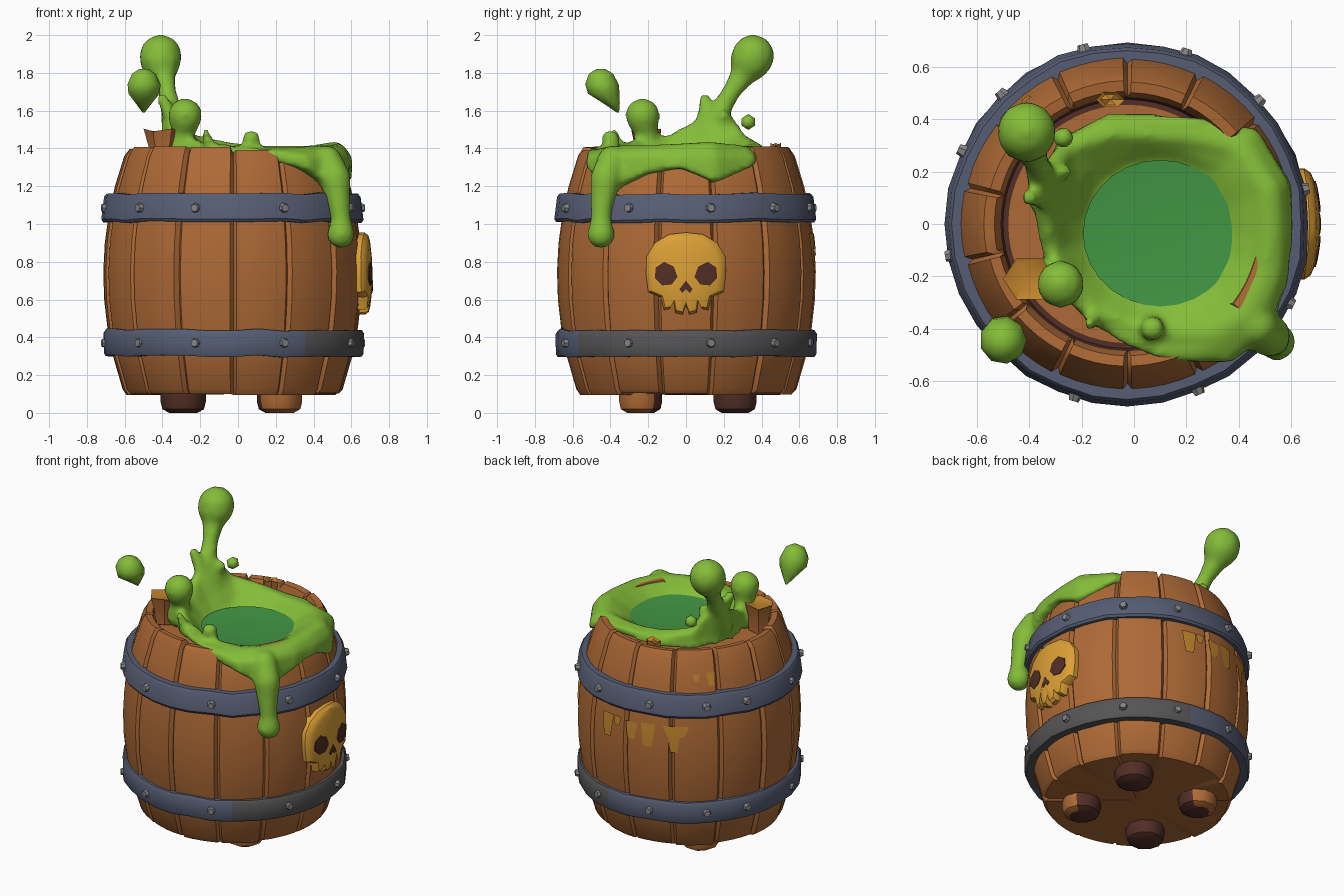
import bpy, bmesh, math, random
from mathutils import Matrix, Vector

if "Cube" in bpy.data.objects:
    bpy.data.objects.remove(bpy.data.objects["Cube"])

random.seed(4)
CX = -0.025  # barrel axis offset in x


def material(name, r, g, b):
    def lin(c):
        c /= 255
        return c / 12.92 if c < 0.04 else ((c + 0.055) / 1.055) ** 2.4
    m = bpy.data.materials.new(name)
    m.diffuse_color = (lin(r), lin(g), lin(b), 1)
    m.use_nodes = True
    m.node_tree.nodes["Principled BSDF"].inputs["Base Color"].default_value = m.diffuse_color
    return m


WOOD = material("wood", 174, 106, 54)
DARK = material("dark_wood", 82, 46, 38)
IRON = material("blue_iron", 86, 93, 115)
GREY = material("worn_iron", 86, 84, 86)
STUD = material("stud_grey", 132, 132, 134)
SLIME = material("slime_green", 132, 188, 56)
POOL = material("deep_green", 66, 150, 68)
BONE = material("skull_yellow", 220, 160, 54)
PAINT = material("mustard", 192, 132, 44)


def finish(name, bm, mats, angle=40):
    bmesh.ops.recalc_face_normals(bm, faces=bm.faces)
    me = bpy.data.meshes.new(name)
    bm.to_mesh(me)
    bm.free()
    ob = bpy.data.objects.new(name, me)
    bpy.context.collection.objects.link(ob)
    for m in mats:
        me.materials.append(m)
    bpy.ops.object.select_all(action='DESELECT')
    ob.select_set(True)
    bpy.context.view_layer.objects.active = ob
    bpy.ops.object.shade_smooth_by_angle(angle=math.radians(angle))
    return ob


def loft(bm, rings, cap=True, closed=False):
    """Bridge rings of points; returns the faces of each band."""
    vs = [[bm.verts.new(p) for p in ring] for ring in rings]
    n = len(vs[0])
    pairs = list(zip(vs, vs[1:])) + ([(vs[-1], vs[0])] if closed else [])
    bands = [[bm.faces.new((a[i], a[(i + 1) % n], b[(i + 1) % n], b[i])) for i in range(n)]
             for a, b in pairs]
    if cap and not closed:
        for ring in (vs[0], vs[-1]):
            c = bm.verts.new(sum((v.co for v in ring), Vector()) / n)
            bands.append([bm.faces.new((ring[i], ring[(i + 1) % n], c)) for i in range(n)])
    return bands


def radius(z):
    return 0.685 - 0.28 * (z - 0.73) ** 2


def polar(r, a, z):
    return Vector((CX + r * math.cos(a), r * math.sin(a), z))


# Barrel: staves with grooves, thick rim, inner wall and deck
STAVES = 14
cols = []
for s in range(STAVES):
    top, low, out = (random.uniform(-.015, .012), random.uniform(-.006, .008), random.uniform(-.006, .004))
    for f in (0, .06, .28, .5, .72, .94):
        a = -math.pi / 2 + (s + f) * math.tau / STAVES
        cols.append((a, top - (.02 if f == 0 else 0), low, out - (.022 if f == 0 else 0)))
rings = [[polar(.53 + o, a, .1 + l) for a, t, l, o in cols],
         [polar(radius(.1) - .012 + o, a, .1 + l) for a, t, l, o in cols]]
for z in (.125, .3, .45, .6, .75, .9, 1.05, 1.2, 1.36):
    rings.append([polar(radius(z) + o, a, z) for a, t, l, o in cols])
for r, z in ((.545, 1.4), (.505, 1.395)):
    rings.append([polar(r + o, a, z + t) for a, t, l, o in cols])
for r, z in ((.485, 1.35), (.475, 1.31), (.455, 1.31)):
    rings.append([polar(r, a, z) for a, t, l, o in cols])
bm = bmesh.new()
bands = loft(bm, rings)
for f in bands[13] + bands[14]:
    f.material_index = 1
finish("barrel", bm, [WOOD, DARK], 35)

# Iron hoops with studs
STUDS = (11, 43, 71, 104, 134, 156, 190, 224, 253, 293, 334)
for name, prof in (("lower_hoop", ((.6, .30), (.682, .30), (.69, .315), (.693, .42), (.68, .44), (.6, .44))),
                   ("upper_hoop", ((.6, 1.01), (.685, 1.01), (.695, 1.025), (.68, 1.145), (.668, 1.16), (.6, 1.16)))):
    bm = bmesh.new()
    N = 32
    wob = [(random.uniform(-.006, .004), random.uniform(-.006, .006)) for _ in range(N)]
    loft(bm, [[polar(r + wob[i][0], i * math.tau / N, z + wob[i][1]) for i in range(N)] for r, z in prof],
         closed=True)
    if name == "lower_hoop":  # worn side
        for f in bm.faces:
            c = f.calc_center_median()
            f.material_index = int(-1.1 < math.atan2(c.y, c.x) < 1.4)
    finish(name, bm, [IRON, GREY], 40)
    bm = bmesh.new()
    zc = (prof[0][1] + prof[-1][1]) / 2
    for d in STUDS:
        a = math.radians(d)
        mat = Matrix.Translation(polar(.69, a, zc)) @ Matrix.Rotation(a, 4, 'Z') @ Matrix.Rotation(math.pi / 2, 4, 'Y')
        bmesh.ops.create_cone(bm, cap_ends=True, segments=7, radius1=.03, radius2=.02, depth=.035, matrix=mat)
    finish(name + "_studs", bm, [STUD], 30)

# Feet: dark knobs, two with bare wood on the outer side
for x, y, bare in ((-.29, -.24, 0), (.22, -.24, 1), (.22, .26, 0), (-.29, .26, 1)):
    bm = bmesh.new()
    loft(bm, [[(x + r * math.cos(i * math.tau / 10), y + r * math.sin(i * math.tau / 10), z) for i in range(10)]
              for r, z in ((.12, .13), (.12, .06), (.11, .02), (.075, 0))])
    out = Vector((x - CX, y, 0)).normalized()
    bmesh.ops.recalc_face_normals(bm, faces=bm.faces)
    for f in bm.faces:
        f.material_index = int(bool(bare) and f.normal.dot(out) > .05)
    finish("foot", bm, [DARK, WOOD])


# Skull plaque on the right side, wrapped on the barrel
def on_side(y, z, t):
    return Vector((CX + math.sqrt(radius(z) ** 2 - y * y) + t, y, z))


def plate(bm, pts, steps):
    cy = sum(p[0] for p in pts) / len(pts)
    cz = sum(p[1] for p in pts) / len(pts) if len(pts) < 9 else .72
    cy = cy if len(pts) < 9 else 0
    loft(bm, [[on_side(cy + (y - cy) * s, cz + (z - cz) * s, t) for y, z in pts] for s, t in steps])


half = [(.09, .945), (.165, .9), (.208, .83), (.212, .73), (.2, .64), (.135, .612), (.118, .545),
        (.085, .55), (.066, .587), (.056, .53), (.018, .52)]
outline = [(0, .955)] + half + [(0, .57)] + [(-y, z) for y, z in reversed(half)]
bm = bmesh.new()
plate(bm, outline, ((.99, -.03), (1, .025), (.93, .043), (.8, .048), (.45, .051), (.1, .052)))
finish("skull", bm, [BONE], 35)
bm = bmesh.new()
for s in (-1, 1):
    eye = [(.045, .72), (.075, .68), (.125, .675), (.165, .715), (.16, .77), (.115, .8), (.065, .775)]
    plate(bm, [(s * y, z) for y, z in eye], ((1, .047), (1, .0545), (.5, .0555)))
plate(bm, [(0, .7), (.035, .655), (.02, .635), (0, .655), (-.02, .635), (-.035, .655)], ((1, .047), (1, .055), (.5, .0555)))
finish("skull_sockets", bm, [DARK])

# Mustard paint drips on the back
bm = bmesh.new()
for a0, a1, z0, z1 in ((74, 82, .95, .8), (82, 87, .95, .89), (90, 97, .94, .83), (99, 107, .95, .8),
                       (111, 125, .95, .88), (114, 120, .88, .78), (127, 131, 1.27, 1.23), (135, 140, 1.28, 1.2)):
    grid = []
    for k in range(4):
        z = z0 + (z1 - z0) * k / 3
        pad = (a1 - a0) * (.22 if k == 3 else .06 * k)
        grid.append([bm.verts.new(polar(radius(z) + .006, math.radians(a0 + pad + (a1 - a0 - 2 * pad) * i / 3), z))
                     for i in range(4)])
    for k in range(3):
        for i in range(3):
            bm.faces.new((grid[k][i], grid[k + 1][i], grid[k + 1][i + 1], grid[k][i + 1]))
finish("paint_drips", bm, [PAINT])

# Broken stave stub and splinter, with bare tops
for name, x, y, r0, r1, z0, z1 in (("broken_stub", -.4, -.21, .075, .1, 1.31, 1.49),
                                   ("splinter", -.09, .475, .05, .055, 1.33, 1.415)):
    bm = bmesh.new()
    bands = loft(bm, [[(x + r * math.cos(i * math.tau / 6), y + r * (.9 if r1 > .08 else .6) * math.sin(i * math.tau / 6),
                        z + (.015 if i % 2 else 0)) for i in range(6)]
                      for r, z in ((r0, z0), (r0, (z0 + z1) / 2), (r1, z1), (r1 * .7, z1 - .01))])
    for f in bands[2] + bands[4]:
        f.material_index = 1
    finish(name, bm, [WOOD, PAINT], 25)

# Slime sheet: angle, crest radius, crest z, outer radius, outer z
SHEET = ((0, .43, 1.43, .53, 1.30), (20, .45, 1.44, .555, 1.22), (45, .45, 1.42, .56, 1.31),
         (70, .38, 1.42, .47, 1.36), (90, .36, 1.42, .45, 1.36), (112, .40, 1.44, .49, 1.36),
         (135, .45, 1.48, .51, 1.36), (152, .45, 1.64, .50, 1.36), (170, .42, 1.55, .47, 1.34),
         (190, .39, 1.47, .44, 1.34), (212, .39, 1.46, .44, 1.34), (232, .37, 1.43, .43, 1.35),
         (255, .36, 1.42, .45, 1.37), (275, .39, 1.41, .50, 1.35), (300, .45, 1.41, .58, 1.29),
         (318, .47, 1.42, .585, 1.18), (340, .45, 1.42, .545, 1.27))


def spot(d, r, z):
    return Vector((.08 + r * math.cos(math.radians(d)), -.03 + r * math.sin(math.radians(d)), z))


bm = bmesh.new()
loft(bm, [[spot(d, .3, 1.22) for d, rc, zc, ro, zo in SHEET],
          [spot(d, ro - .12, zo - .01) for d, rc, zc, ro, zo in SHEET],
          [spot(d, ro, zo) for d, rc, zc, ro, zo in SHEET],
          [spot(d, ro - .01, max(zo + .05, 1.36)) for d, rc, zc, ro, zo in SHEET],
          [spot(d, rc + .05, zc - .015) for d, rc, zc, ro, zo in SHEET],
          [spot(d, rc, zc) for d, rc, zc, ro, zo in SHEET],
          [spot(d, rc * .35 + .19, 1.36 + (zc - 1.36) * .3) for d, rc, zc, ro, zo in SHEET],
          [spot(d, .27, 1.33) for d, rc, zc, ro, zo in SHEET]])


def strand(*pts):
    """Chain of overlapping balls (x, y, z, r)."""
    for p, q in zip(pts, pts[1:] + pts[-1:]):
        for k in range(6 if p != q else 1):
            x, y, z, r = (a + (b - a) * k / 6 for a, b in zip(p, q))
            bmesh.ops.create_icosphere(bm, subdivisions=2, radius=r, matrix=Matrix.Translation((x, y, z)))


# Long drip, tall splash, side splash, and small bumps
strand((.47, -.39, 1.34, .08), (.515, -.425, 1.24, .085), (.535, -.445, 1.1, .062), (.545, -.45, 1.02, .055),
       (.545, -.45, .945, .076))
strand((-.34, .1, 1.44, .07), (-.35, .17, 1.58, .06), (-.375, .24, 1.7, .05), (-.4, .31, 1.8, .07),
       (-.41, .345, 1.87, .114), (-.41, .355, 1.89, .116))
strand((-.3, -.2, 1.38, .08), (-.29, -.21, 1.48, .06), (-.28, -.23, 1.575, .094))
strand((.07, -.38, 1.4, .035), (.07, -.4, 1.45, .05))
strand((-.15, -.36, 1.4, .035), (-.17, -.38, 1.48, .025))
strand((-.34, .18, 1.54, .04), (-.27, .2, 1.57, .035))
strand((-.36, .1, 1.58, .04), (-.4, .1, 1.66, .032))
slime = finish("slime", bm, [SLIME], 180)
rm = slime.modifiers.new("merge", 'REMESH')
rm.mode, rm.voxel_size, rm.use_smooth_shade = 'VOXEL', .02, True
sm = slime.modifiers.new("soften", 'SMOOTH')
sm.factor, sm.iterations = .5, 4

# Loose droplets
bm = bmesh.new()
loft(bm, [[(-.5 + r * math.cos(i * math.tau / 9), y + r * math.sin(i * math.tau / 9), z) for i in range(9)]
          for r, y, z in ((.006, -.36, 1.59), (.045, -.395, 1.64), (.085, -.435, 1.69), (.09, -.445, 1.74),
                          (.065, -.45, 1.795), (.025, -.45, 1.82))])
bmesh.ops.create_icosphere(bm, subdivisions=1, radius=.042, matrix=Matrix.Translation((-.27, .33, 1.54)))
finish("slime_droplets", bm, [SLIME], 50)

# Deep pool in the middle of the slime
bm = bmesh.new()
loft(bm, [[(.1 + .295 * k * math.cos(i * math.tau / 28), -.035 + .28 * k * math.sin(i * math.tau / 28), z)
           for i in range(28)] for k, z in ((.9, 1.325), (1, 1.352), (.8, 1.346), (.3, 1.342))])
finish("pool", bm, [POOL])
